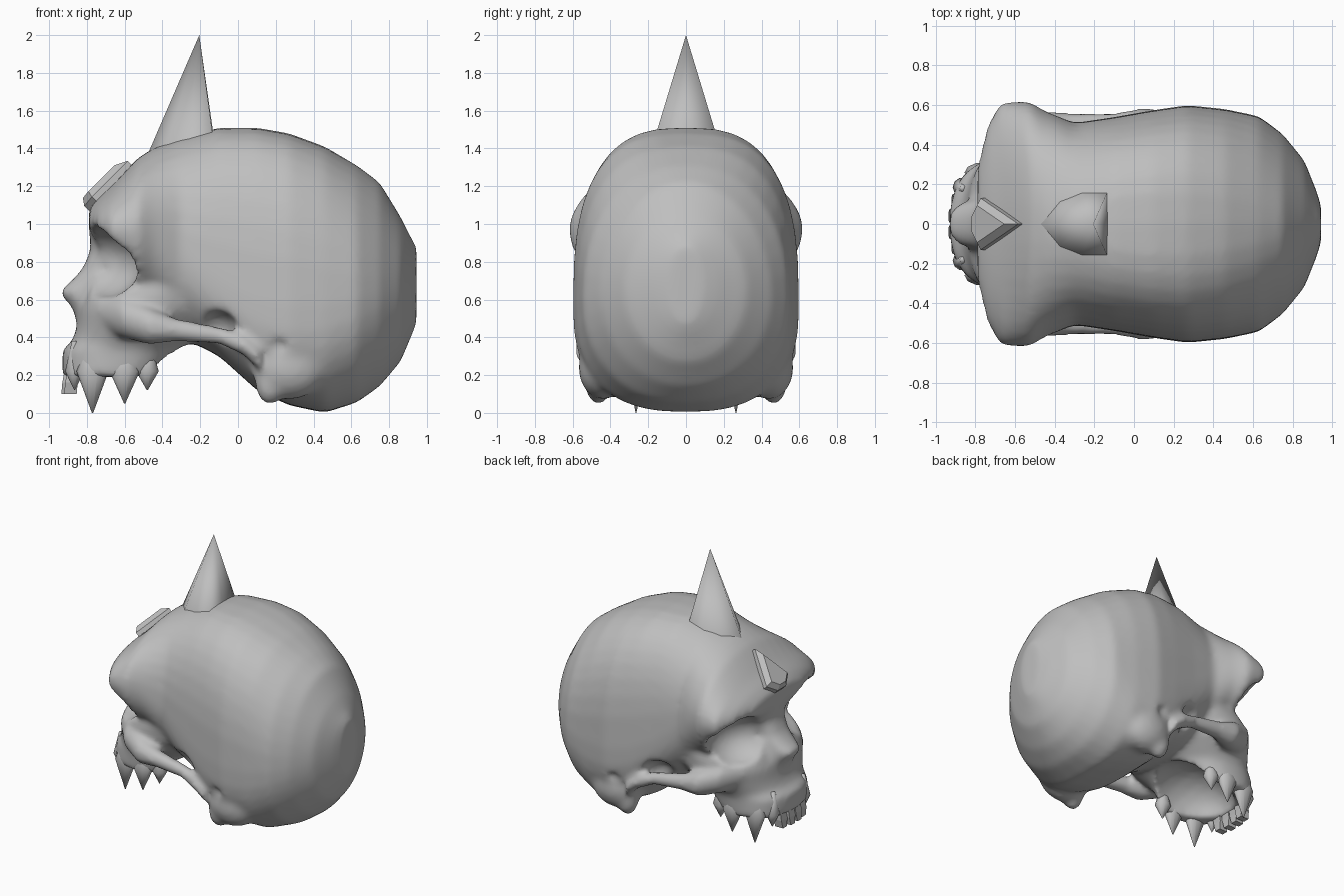
import bpy, bmesh, math
from mathutils import Matrix, Vector

if "Cube" in bpy.data.objects:
    bpy.data.objects.remove(bpy.data.objects["Cube"])

BONE = bpy.data.materials.new("bone_grey")
BONE.use_nodes = True
GREY = (0.52, 0.52, 0.52, 1)
BONE.diffuse_color = GREY
BONE.node_tree.nodes["Principled BSDF"].inputs["Base Color"].default_value = GREY


def make(name, bm, smooth=True):
    bmesh.ops.recalc_face_normals(bm, faces=bm.faces[:])
    me = bpy.data.meshes.new(name)
    bm.to_mesh(me)
    bm.free()
    me.materials.append(BONE)
    for p in me.polygons:
        p.use_smooth = smooth
    ob = bpy.data.objects.new(name, me)
    bpy.context.collection.objects.link(ob)
    return ob


def loft(bm, rings):
    """Skin a list of equal rings and cap both ends."""
    loops = [[bm.verts.new(p) for p in r] for r in rings]
    n = len(loops[0])
    for a, b in zip(loops, loops[1:]):
        for i in range(n):
            bm.faces.new((a[i], a[(i + 1) % n], b[(i + 1) % n], b[i]))
    bm.faces.new(loops[0])
    bm.faces.new(loops[-1])


def oval(n=2.0, count=40):
    """Unit superellipse points."""
    for i in range(count):
        c, s = math.cos(math.tau * i / count), math.sin(math.tau * i / count)
        yield (math.copysign(abs(c) ** (2 / n), c), math.copysign(abs(s) ** (2 / n), s))


def slices(bm, rows):
    """Loft of level slices: height, front, back, half width."""
    loft(bm, [[((f + b) / 2 + (b - f) / 2 * u, w * v, z) for u, v in oval(2.4)]
              for z, f, b, w in rows])


def ball(bm, loc, rad):
    bmesh.ops.create_icosphere(bm, subdivisions=3, radius=1,
                               matrix=Matrix.Translation(loc) @ Matrix.Diagonal((*rad, 1)))


def bake(ob):
    """Replace the mesh by its modified result."""
    bpy.context.view_layer.update()
    dg = bpy.context.evaluated_depsgraph_get()
    me = bpy.data.meshes.new_from_object(ob.evaluated_get(dg))
    ob.modifiers.clear()
    ob.data = me


def remesh(ob, size):
    m = ob.modifiers.new("remesh", 'REMESH')
    m.mode = 'VOXEL'
    m.voxel_size = size


# Cranium with brow: x, bottom, widest height, top, half width
cranium = [
    (-.79, .96, 1.02, 1.08, .29), (-.74, .88, .99, 1.14, .50), (-.67, .75, .98, 1.20, .615),
    (-.53, .55, .97, 1.35, .62), (-.45, .50, .95, 1.40, .57), (-.30, .40, .85, 1.46, .51),
    (-.10, .30, .70, 1.51, .54), (.10, .12, .60, 1.51, .575), (.27, .04, .57, 1.48, .60),
    (.46, 0, .57, 1.41, .58), (.63, .055, .60, 1.31, .545), (.75, .14, .62, 1.22, .455),
    (.86, .27, .65, 1.04, .32), (.92, .41, .68, .92, .17), (.945, .47, .69, .89, .09)]
bm = bmesh.new()
loft(bm, [[(x, w * u, m + v * (t - m if v > 0 else m - b))
           for u, v in oval(2 + .85 * max(0, 1 - ((x - .15) / .55) ** 2))]
          for x, b, m, t, w in cranium])

# Upper jaw and cheeks
slices(bm, [(.19, -.93, -.40, .325), (.34, -.93, -.29, .34), (.37, -.88, -.25, .36),
            (.45, -.855, -.15, .42), (.55, -.84, -.10, .47), (.64, -.80, -.10, .48),
            (.72, -.76, -.15, .42)])
# Nose bridge
slices(bm, [(.48, -.85, -.6, .10), (.58, -.90, -.6, .13), (.64, -.95, -.6, .12),
            (.70, -.88, -.6, .13), (.76, -.825, -.6, .13), (.86, -.78, -.6, .14),
            (1.0, -.79, -.6, .20)])
# Bony bumps behind the ears
for s in (-1, 1):
    ball(bm, (.17, s * .465, .16), (.08, .07, .12))
    ball(bm, (.27, s * .44, .24), (.20, .13, .17))
skull = make("skull", bm)
remesh(skull, .025)

# Eye sockets, temple gaps, ear pits, nose opening and palate are cut away
cuts = [((-.95, 0, .50), (.09, .09, .11)), ((-.50, 0, .16), (.36, .26, .27))]
for s in (-1, 1):
    cuts += [((-.78, s * .40, .79), (.27, .27, .20)),
             ((-.12, s * .55, .42), (.13, .17, .13)),
             ((.21, s * .64, .35), (.08, .10, .06))]
cutters = []
for loc, rad in cuts:
    bm = bmesh.new()
    ball(bm, loc, rad)
    c = make("cutter", bm)
    c.hide_render = True
    cutters.append(c)
    m = skull.modifiers.new("cut", 'BOOLEAN')
    m.operation = 'DIFFERENCE'
    m.object = c
bake(skull)
for c in cutters:
    bpy.data.objects.remove(c)

# Cheekbone arches: x, y, z, radius
arch = [(-.74, .28, .54, .08), (-.62, .39, .51, .11), (-.47, .47, .46, .10),
        (-.33, .50, .44, .06), (-.10, .515, .41, .045), (.03, .53, .36, .055),
        (.12, .51, .29, .07)]
bm = bmesh.new()
bm.from_mesh(skull.data)
for s in (-1, 1):
    loft(bm, [[(x, s * (y + r * u), z + r * v) for u, v in oval(2, 16)] for x, y, z, r in arch])
bpy.data.objects.remove(skull)
skull = make("skull", bm)
remesh(skull, .02)
m = skull.modifiers.new("soften", 'SMOOTH')
m.factor = .5
m.iterations = 7
bake(skull)
for p in skull.data.polygons:
    p.use_smooth = True

# Pointed teeth with roots buried in the jaw: x, y, tip height, half length
bm = bmesh.new()
for x, y, tip, r in [(-.77, .265, 0, .085), (-.60, .295, .05, .08), (-.48, .265, .12, .06),
                     (-.865, .19, .12, .05)]:
    for s in (-1, 1):
        loft(bm, [[(x + r * k * u, s * (y - d) + .05 * k * v, z) for u, v in oval(2, 10)]
                  for z, k, d in ((.38, .3, .01), (.22, 1, .005), (tip, .04, 0))])
make("pointed_teeth", bm)

# Front teeth
bm = bmesh.new()
for y in (-.115, -.04, .04, .115):
    x = -.91 + abs(y) * .2
    loft(bm, [[(x + shift + .033 * a, y + w * b, z)
               for a, b in ((-1, -1), (1, -1), (1, 1), (-1, 1))]
              for z, shift, w in ((.10, 0, .024), (.16, .005, .036), (.30, .03, .03))])
make("front_teeth", bm, False)

# Forehead horn, open where it sinks into the skull
bm = bmesh.new()
base = [(-.13, .17, 1.44), (-.27, .18, 1.37), (-.40, .13, 1.33), (-.495, 0, 1.33),
        (-.40, -.13, 1.33), (-.27, -.18, 1.37), (-.13, -.17, 1.44), (-.125, 0, 1.44)]
ring = [bm.verts.new(p) for p in base]
tip = bm.verts.new((-.205, 0, 2))
for i in range(len(ring)):
    bm.faces.new((ring[i], ring[(i + 1) % len(ring)], tip))
make("horn", bm)

# Faceted forehead plate
outline = [Vector(p) for p in ((-.80, -.05, 1.08), (-.76, -.13, 1.13), (-.57, 0, 1.32),
                               (-.76, .13, 1.13), (-.80, .05, 1.08))]
mid = sum(outline, Vector()) / 5
out = Vector((-.7, 0, .7))
bm = bmesh.new()
loft(bm, [[mid + (p - mid) * k + out * d for p in outline]
          for k, d in ((1, -.07), (1, .02), (.72, .055))])
make("forehead_plate", bm, False)
